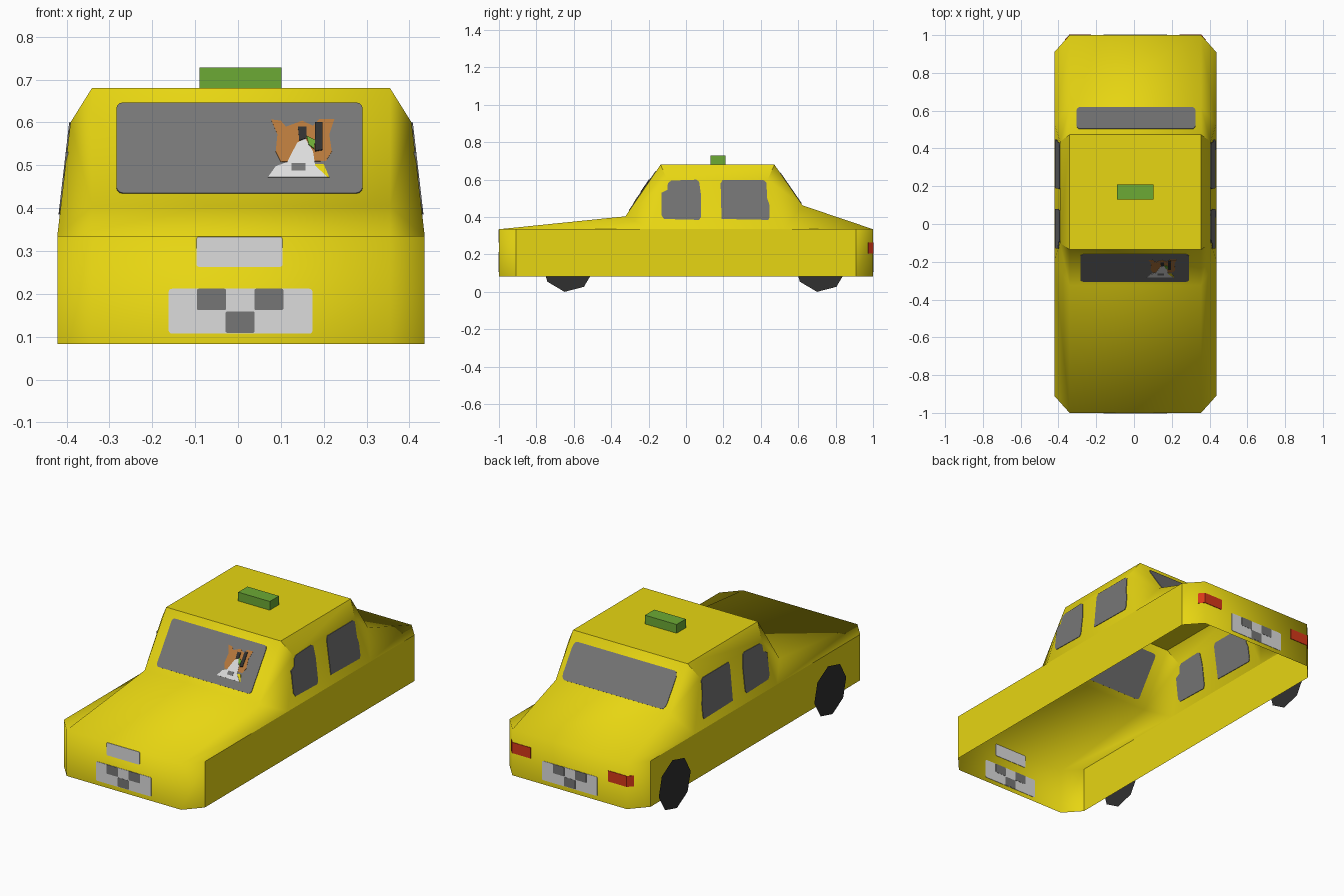
import bpy, bmesh, math
from mathutils import Vector

if "Cube" in bpy.data.objects:
    bpy.data.objects.remove(bpy.data.objects["Cube"])

XC = 0.007  # centre line of the body shell


def material(name, r, g, b):
    m = bpy.data.materials.new(name)
    m.diffuse_color = (r, g, b, 1)
    m.use_nodes = True
    m.node_tree.nodes["Principled BSDF"].inputs["Base Color"].default_value = m.diffuse_color
    return m


YELLOW = material("taxi yellow", 0.80, 0.67, 0.006)
GREY = material("window grey", 0.18, 0.18, 0.18)
WHITE = material("white", 0.72, 0.72, 0.72)
RED = material("red", 0.68, 0.04, 0.01)
GREEN = material("green", 0.15, 0.40, 0.035)
BLACK = material("black", 0.03, 0.03, 0.03)
ORANGE = material("orange brown", 0.47, 0.19, 0.045)


def finish(name, bm, mat):
    mesh = bpy.data.meshes.new(name)
    bm.to_mesh(mesh)
    bm.free()
    mesh.materials.append(mat)
    ob = bpy.data.objects.new(name, mesh)
    bpy.context.collection.objects.link(ob)
    return ob


def prism(name, pts, lo, hi, mat):
    """Solid between an outline shifted by lo and the same outline shifted by hi."""
    bm = bmesh.new()
    a = [bm.verts.new(Vector(p) + Vector(lo)) for p in pts]
    b = [bm.verts.new(Vector(p) + Vector(hi)) for p in pts]
    bm.faces.new(a)
    bm.faces.new(b)
    for i in range(len(pts)):
        j = (i + 1) % len(pts)
        bm.faces.new((a[i], a[j], b[j], b[i]))
    bmesh.ops.recalc_face_normals(bm, faces=bm.faces)
    return finish(name, bm, mat)


def rounded(x0, x1, y0, y1, r, steps=3):
    pts = []
    corners = [(x1 - r, y1 - r), (x0 + r, y1 - r), (x0 + r, y0 + r), (x1 - r, y0 + r)]
    for q, (cx, cy) in enumerate(corners):
        for s in range(steps + 1):
            t = math.pi / 2 * (q + s / steps)
            pts.append((cx + r * math.cos(t), cy + r * math.sin(t)))
    return pts


# Body shell, open underneath: one half as named points, mirrored about XC
BELT, SILL = 0.335, 0.083
half = {
    "a0": (0.348, -1, SILL), "a": (0.348, -1, BELT),
    "b0": (0.4287, -0.91, SILL), "b": (0.4287, -0.91, BELT),
    "c": (0.4287, -0.19, BELT), "d": (0.4287, 0.527, BELT),
    "e0": (0.4287, 0.91, SILL), "e": (0.4287, 0.91, BELT),
    "f0": (0.348, 1, SILL), "f": (0.348, 1, BELT),
    "g": (0.348, -0.324, 0.404), "h": (0.348, -0.136, 0.68),
    "i": (0.348, 0.473, 0.68), "j": (0.348, 0.623, 0.4625),
    "k": (0.398, -0.10, 0.60), "l": (0.398, 0.436, 0.60),
}
bm = bmesh.new()
V = {s: {n: bm.verts.new((XC + s * x, y, z)) for n, (x, y, z) in half.items()} for s in (-1, 1)}
centre = "a0 a g h i j f f0".split()
for p, q in zip(centre, centre[1:]):
    bm.faces.new((V[-1][p], V[1][p], V[1][q], V[-1][q]))
sides = ["a0 b0 b a", "b0 e0 e d c b", "e0 f0 f e", "a b c g", "g c k h",
         "c d l k", "k l i h", "l d j i", "d e f j"]
for s in (-1, 1):
    for f in sides:
        bm.faces.new([V[s][n] for n in f.split()])
bmesh.ops.recalc_face_normals(bm, faces=bm.faces)
bm.normal_update()
roof = max(bm.faces, key=lambda f: f.calc_center_median().z)
if roof.normal.z < 0:
    bmesh.ops.reverse_faces(bm, faces=bm.faces)
for f in bm.faces:
    f.smooth = True
# Hard creases along roof rim, belt line, corner posts, hood and boot edges
for s in (-1, 1):
    for pair in "b c,c d,d e,b b0,e e0,a g,j f,h i,h k,i l".split(","):
        p, q = pair.split()
        bm.edges.get((V[s][p], V[s][q])).smooth = False
for n in "hi":
    bm.edges.get((V[-1][n], V[1][n])).smooth = False
finish("car_body", bm, YELLOW)

# Windscreen and rear window
SLOPE = 0.188 / 0.276
front_n = Vector((0, -0.276, 0.188)).normalized()
rear_n = Vector((0, 0.2175, 0.15)).normalized()


def on_screen(pts):
    return [(x, -0.324 + (z - 0.404) * SLOPE, z) for x, z in pts]


prism("windscreen", on_screen(rounded(-0.284, 0.291, 0.434, 0.645, 0.015)),
      front_n * -0.003, front_n * 0.003, GREY)
rear = rounded(-0.305, 0.326, 0.502, 0.617, 0.02)
prism("rear_window", [(x, y, 0.68 - (y - 0.473) * 1.45) for x, y in rear],
      rear_n * -0.003, rear_n * 0.003, GREY)

# Side windows
window_shapes = {
    "front_side_window": [(-0.131, 0.41), (-0.118, 0.39), (0.07, 0.385), (0.08, 0.40), (0.08, 0.52),
                          (0.07, 0.59), (0.055, 0.60), (-0.08, 0.595), (-0.097, 0.58),
                          (-0.10, 0.545), (-0.131, 0.53)],
    "rear_side_window": [(0.19, 0.39), (0.44, 0.385), (0.447, 0.40), (0.445, 0.47), (0.434, 0.50),
                         (0.43, 0.585), (0.415, 0.597), (0.195, 0.597), (0.185, 0.58)],
}
for s, label in ((-1, "left"), (1, "right")):
    for name, shape in window_shapes.items():
        pts = [(XC + s * (0.4287 - (z - BELT) * 0.0307 / 0.265), y, z) for y, z in shape]
        prism(f"{label}_{name}", pts, (-0.003, 0, 0), (0.003, 0, 0), GREY)

# Grille plates with grey squares, front and back
for s, label in ((-1, "front"), (1, "rear")):
    def on_end(pts):
        return [(x, s, z) for x, z in pts]
    prism(label + "_grille", on_end(rounded(-0.162, 0.174, 0.107, 0.212, 0.008)),
          (0, -0.002, 0), (0, 0.002, 0), WHITE)
    for n, (x, z) in enumerate([(-0.062, 0.187), (0.072, 0.187), (0.005, 0.134)]):
        prism(f"{label}_grille_square_{n + 1}",
              on_end(rounded(x - 0.034, x + 0.034, z - 0.025, z + 0.025, 0.004)),
              (0, -0.003, 0), (0, 0.003, 0), GREY)
prism("front_badge_plate", [(x, -1, z) for x, z in rounded(-0.097, 0.104, 0.263, 0.333, 0.006)],
      (0, -0.002, 0), (0, 0.002, 0), WHITE)

# Tail lights wrapping onto the corner chamfers
for s, label in ((-1, "left"), (1, "right")):
    plan = [(0.235, 0.997), (0.3465, 0.997), (0.370, 0.971),
            (0.374, 0.975), (0.349, 1.003), (0.235, 1.003)]
    prism(label + "_tail_light", [(XC + s * x, y, 0) for x, y in plan],
          (0, 0, 0.206), (0, 0, 0.265), RED)

# Roof sign
prism("roof_sign", [(-0.09, 0.13, 0), (0.102, 0.13, 0), (0.102, 0.21, 0), (-0.09, 0.21, 0)],
      (0, 0, 0.675), (0, 0, 0.728), GREEN)

# Flat eight-sided wheels, on the left side only
for name, y in (("front_left_wheel", -0.63), ("rear_left_wheel", 0.72)):
    bm = bmesh.new()
    ring = []
    for n in range(8):
        t = math.radians(-98 - 45 * n)
        ring.append(bm.verts.new((-0.4357, y + 0.14 * math.cos(t), 0.139 + 0.14 * math.sin(t))))
    face = bm.faces.new(ring)
    face.normal_update()
    if face.normal.x > 0:
        face.normal_flip()
    finish(name, bm, BLACK)

# Small driver painted on the windscreen, as stacked thin plates
driver = [
    ("driver_fur", ORANGE, [(0.077, 0.605), (0.10, 0.602), (0.112, 0.588), (0.15, 0.602),
                            (0.175, 0.59), (0.19, 0.606), (0.225, 0.606), (0.213, 0.57),
                            (0.219, 0.53), (0.205, 0.508), (0.10, 0.506), (0.088, 0.53), (0.092, 0.57)]),
    ("driver_collar", YELLOW, [(0.075, 0.47), (0.10, 0.50), (0.20, 0.50), (0.213, 0.47)]),
    ("driver_face", WHITE, [(0.07, 0.47), (0.088, 0.495), (0.115, 0.505), (0.138, 0.55), (0.157, 0.56),
                            (0.175, 0.53), (0.18, 0.497), (0.208, 0.47)]),
    ("driver_muzzle", GREY, [(0.125, 0.485), (0.158, 0.485), (0.158, 0.502), (0.125, 0.502)]),
    ("driver_left_eye", BLACK, [(0.14, 0.587), (0.16, 0.587), (0.16, 0.56), (0.143, 0.555)]),
    ("driver_right_eye", BLACK, [(0.18, 0.597), (0.197, 0.597), (0.197, 0.533), (0.18, 0.53)]),
    ("driver_green_patch", GREEN, [(0.16, 0.565), (0.18, 0.555), (0.178, 0.535), (0.165, 0.545)]),
]
for n, (name, mat, shape) in enumerate(driver):
    prism(name, on_screen(shape), front_n * 0.002, front_n * (0.004 + 0.0006 * n), mat)
